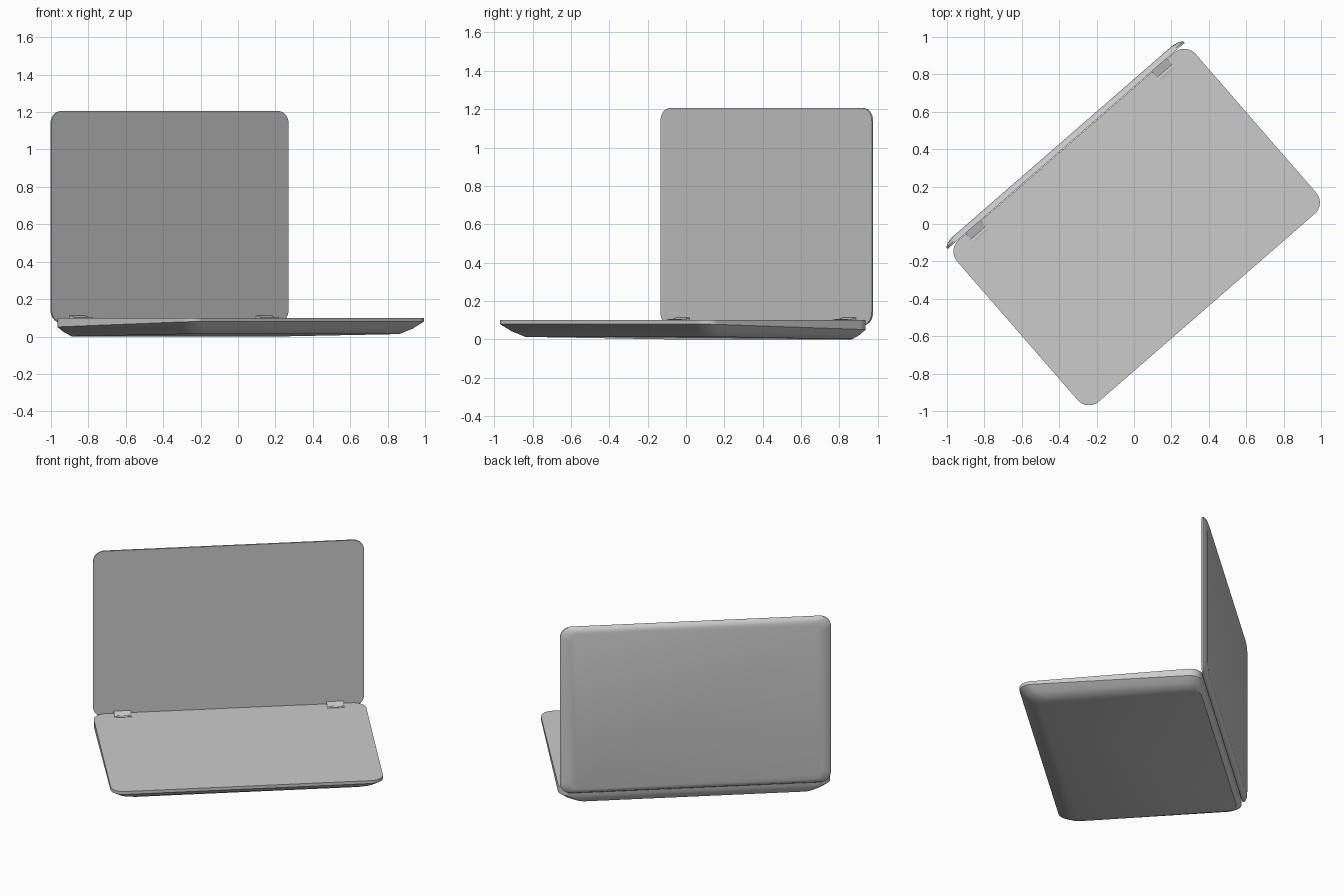
import bpy, bmesh, math

cube = bpy.data.objects.get("Cube")
if cube:
    bpy.data.objects.remove(cube)

TURN = math.radians(41)   # the whole laptop stands turned on the ground
BACK, DEPTH = 0.55, 1.143  # rear edge of the base and its depth

grey = bpy.data.materials.new("grey_plastic")
grey.use_nodes = True
grey.diffuse_color = (0.6, 0.6, 0.6, 1)
grey.node_tree.nodes["Principled BSDF"].inputs["Base Color"].default_value = (0.6, 0.6, 0.6, 1)


def rounded_rect(x0, x1, y0, y1, r, steps=8):
    """Outline of a rectangle with round corners, counter-clockwise."""
    points = []
    corners = [(x1 - r, y1 - r), (x0 + r, y1 - r), (x0 + r, y0 + r), (x1 - r, y0 + r)]
    for k, (cx, cy) in enumerate(corners):
        for i in range(steps + 1):
            a = math.pi / 2 * (k + i / steps)
            points.append((cx + r * math.cos(a), cy + r * math.sin(a)))
    return points


def loft(name, rings, angle):
    """Skin a stack of equal rings and cap both ends."""
    bm = bmesh.new()
    loops = [[bm.verts.new(p) for p in ring] for ring in rings]
    for a, b in zip(loops, loops[1:]):
        for i in range(len(a)):
            j = (i + 1) % len(a)
            bm.faces.new((a[i], a[j], b[j], b[i]))
    bm.faces.new(loops[0])
    bm.faces.new(loops[-1])
    bmesh.ops.recalc_face_normals(bm, faces=bm.faces)
    mesh = bpy.data.meshes.new(name)
    bm.to_mesh(mesh)
    bm.free()
    mesh.materials.append(grey)
    obj = bpy.data.objects.new(name, mesh)
    bpy.context.collection.objects.link(obj)
    obj.rotation_euler.z = TURN
    bpy.ops.object.select_all(action="DESELECT")
    obj.select_set(True)
    bpy.context.view_layer.objects.active = obj
    bpy.ops.object.shade_smooth_by_angle(angle=math.radians(angle))
    return obj


def base_ring(inset, drop):
    """Ring of the wedge-shaped base: drop 0 is the lip, 1 is the underside."""
    ring = []
    outline = rounded_rect(-0.845 + 0.085 * inset, 0.845 - 0.085 * inset,
                           BACK - DEPTH + 0.1 * inset, BACK - 0.02 * inset, 0.08)
    for x, y in outline:
        forward = (BACK - y) / DEPTH
        lip = 0.05 + 0.03 * forward
        under = 0.015 * forward
        ring.append((x, y, lip + (under - lip) * drop))
    return ring


# keyboard half: flat deck, thin lip, tapered underside
deck = [(x, y, 0.1) for x, y, z in base_ring(0, 0)]
loft("base", [deck, base_ring(0, 0), base_ring(0.45, 0.55), base_ring(1, 1)], 30)

# upright screen half: flat inside, softly domed outside
lid_rings = []
for inset, y in [(0, 0.553), (0, 0.563), (0.02, 0.577), (0.06, 0.585)]:
    rim = inset * 0.5
    outline = rounded_rect(-0.84 + inset, 0.84 - inset, 0.075 + rim, 1.205 - rim, 0.07)
    lid_rings.append([(x, y, z) for x, z in outline])
loft("lid", lid_rings, 45)

# two low hinge plates joining base and lid
hinge_profile = [(0.485, 0.09), (0.485, 0.103), (0.5, 0.105),
                 (0.51, 0.101), (0.558, 0.115), (0.558, 0.09)]
for side, x in (("right", -0.66), ("left", 0.66)):
    loft("hinge_" + side, [[(x + dx, y, z) for y, z in hinge_profile] for dx in (-0.053, 0.053)], 20)
